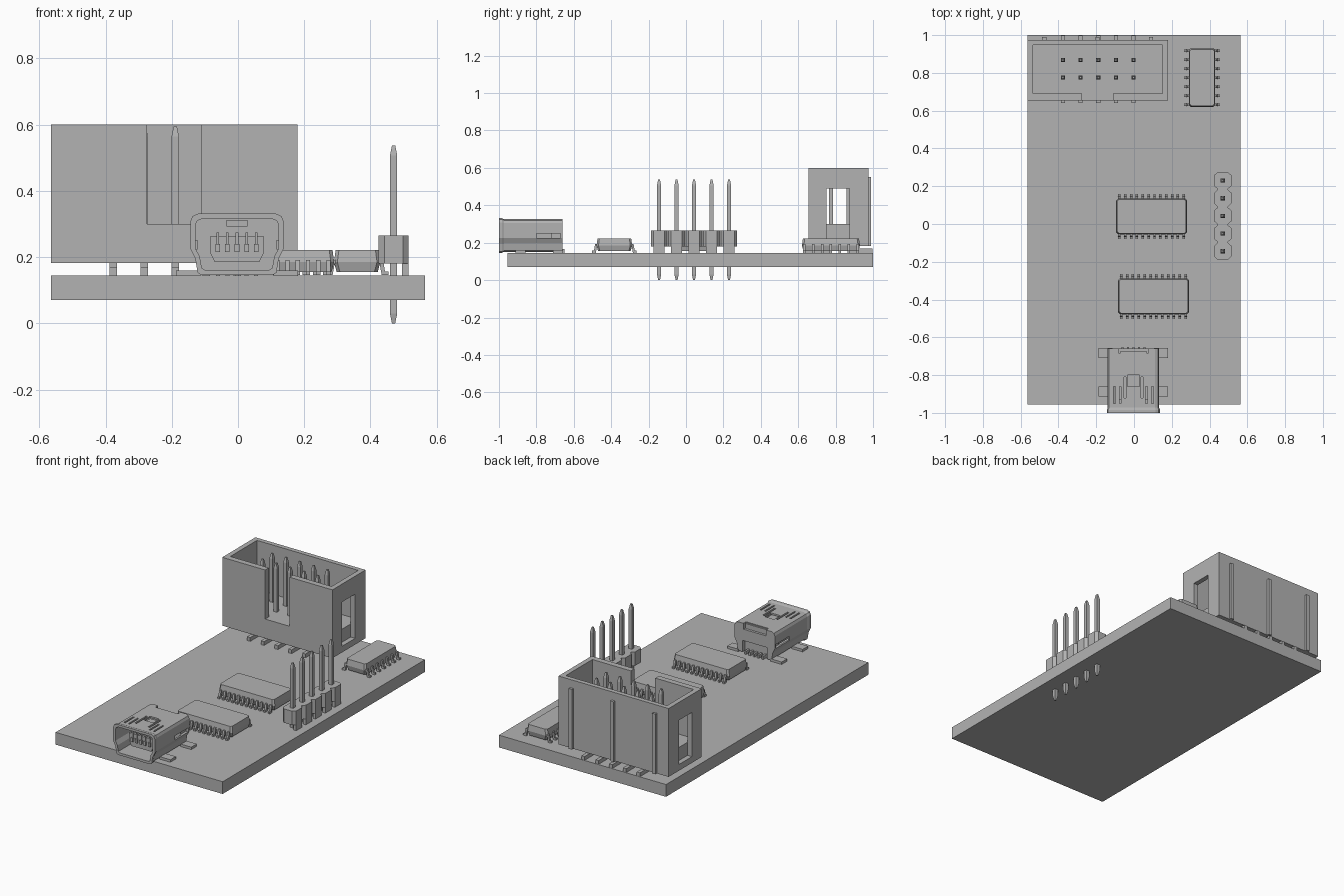
import bpy, bmesh, math
from mathutils import Vector

cube = bpy.data.objects.get("Cube")
if cube:
    bpy.data.objects.remove(cube, do_unlink=True)

grey = bpy.data.materials.new("plain grey")
grey.use_nodes = True
COLOUR = (0.45, 0.45, 0.45, 1)
grey.diffuse_color = COLOUR
grey.node_tree.nodes["Principled BSDF"].inputs["Base Color"].default_value = COLOUR

BOARD_TOP = 0.145
PITCH = 0.0935


def finish(name, bm):
    bmesh.ops.recalc_face_normals(bm, faces=bm.faces[:])
    mesh = bpy.data.meshes.new(name)
    bm.to_mesh(mesh)
    bm.free()
    mesh.materials.append(grey)
    obj = bpy.data.objects.new(name, mesh)
    bpy.context.collection.objects.link(obj)
    return obj


def add_loft(bm, rings):
    """Skin a row of equal rings and cap both ends."""
    loops = [[bm.verts.new(p) for p in ring] for ring in rings]
    n = len(loops[0])
    for a, b in zip(loops, loops[1:]):
        for i in range(n):
            bm.faces.new((a[i], a[(i + 1) % n], b[(i + 1) % n], b[i]))
    bm.faces.new(loops[0])
    bm.faces.new(loops[-1])


def rect(x0, x1, y0, y1, z, cut=0.0):
    if not cut:
        return [(x0, y0, z), (x1, y0, z), (x1, y1, z), (x0, y1, z)]
    c = cut
    return [(x0 + c, y0, z), (x1 - c, y0, z), (x1, y0 + c, z), (x1, y1 - c, z),
            (x1 - c, y1, z), (x0 + c, y1, z), (x0, y1 - c, z), (x0, y0 + c, z)]


def add_box(bm, x0, x1, y0, y1, z0, z1):
    add_loft(bm, [rect(x0, x1, y0, y1, z0), rect(x0, x1, y0, y1, z1)])


def boxes(name, specs):
    bm = bmesh.new()
    for s in specs:
        add_box(bm, *s)
    return finish(name, bm)


def carve(obj, cutters):
    """Subtract the cutters, bake the result and delete the cutters."""
    for c in cutters:
        c.hide_render = True
        mod = obj.modifiers.new("cut", 'BOOLEAN')
        mod.operation, mod.solver, mod.object = 'DIFFERENCE', 'EXACT', c
    graph = bpy.context.evaluated_depsgraph_get()
    baked = bpy.data.meshes.new_from_object(obj.evaluated_get(graph))
    obj.modifiers.clear()
    obj.data = baked
    for c in cutters:
        bpy.data.objects.remove(c, do_unlink=True)


def add_pin(bm, x, y, z0, z1, r=0.011, tip=0.03, both=True):
    """Square pin with tapered ends."""
    def ring(s, z):
        return rect(x - s, x + s, y - s, y + s, z)
    rings = [ring(r * 0.45, z0), ring(r, z0 + tip)] if both else [ring(r, z0)]
    add_loft(bm, rings + [ring(r, z1 - tip), ring(r * 0.45, z1)])


# Circuit board
boxes("circuit_board", [(-0.565, 0.565, -0.955, 1.0, 0.07, BOARD_TOP)])

# Box header: shroud with cavity, key notch and side windows
HX = -0.1925
shroud = boxes("header_shroud", [(-0.565, 0.18, 0.655, 0.975, 0.182, 0.6)])
carve(shroud, [
    boxes("cavity", [(-0.535, 0.15, 0.69, 0.947, 0.3, 0.7)]),
    boxes("key_notch", [(-0.275, -0.11, 0.6, 0.75, 0.3, 0.7)]),
    boxes("right_window", [(-0.6, -0.535, 0.75, 0.875, 0.22, 0.49)]),
    boxes("left_window", [(0.15, 0.2, 0.75, 0.875, 0.22, 0.49)]),
    boxes("through_window", [(-0.56, 0.17, 0.75, 0.875, 0.3, 0.49)]),
])
boxes("shroud_ribs", [(HX + d - 0.011, HX + d + 0.011, 0.97, 0.99, 0.182, 0.55)
                      for d in (-0.283, 0, 0.283)])

# Box header pins with surface mount feet
bm = bmesh.new()
for i in range(-2, 3):
    x = HX + 0.003 + i * PITCH
    for y, foot in ((0.775, 0.64), (0.868, 0.998)):
        add_pin(bm, x, y, 0.25, 0.595, both=False)
        add_box(bm, x - 0.011, x + 0.011, min(y, foot), max(y, foot), BOARD_TOP, 0.168)
        add_box(bm, x - 0.011, x + 0.011, y - 0.011, y + 0.011, 0.16, 0.26)
finish("box_header_pins", bm)

# Pin strip: scalloped body, standoffs and through pins
PX, PY = 0.47, 0.043
centres = [PY + i * PITCH for i in range(-2, 3)]
side = []
for c in centres:
    side += [(0.028, c - PITCH / 2 + 0.003), (0.045, c - 0.029),
             (0.045, c + 0.029), (0.028, c + PITCH / 2 - 0.003)]
outline = [(PX + x, y) for x, y in side] + [(PX - x, y) for x, y in reversed(side)]
bm = bmesh.new()
add_loft(bm, [[(x, y, z) for x, y in outline] for z in (0.18, 0.265)])
for c in centres:
    add_box(bm, PX + 0.026, PX + 0.045, c - 0.029, c + 0.029, BOARD_TOP, 0.18)
finish("pin_strip_body", bm)
bm = bmesh.new()
for c in centres:
    add_pin(bm, PX, c, 0.0, 0.537)
finish("pin_strip_pins", bm)


# Chips: chamfered bodies with bent leads along two sides
def chip(name, cx, cy, length, width, count, pitch, turned=False):
    def place(u, v, z):
        return (cx - v, cy + u, z) if turned else (cx + u, cy + v, z)
    bm = bmesh.new()
    rings = []
    for inset, z in ((0.008, 0.155), (0, 0.185), (0.005, 0.222)):
        a, b = length / 2 - inset, width / 2 - inset
        rings.append([place(*p) for p in rect(-a, a, -b, b, z, 0.01)])
    add_loft(bm, rings)
    lead = [(-0.01, 0.192), (0.008, 0.192), (0.014, 0.157), (0.024, 0.157),
            (0.024, 0.146), (0.004, 0.146), (-0.002, 0.18), (-0.01, 0.18)]
    for s in (-1, 1):
        for i in range(count):
            u = (i - (count - 1) / 2) * pitch
            add_loft(bm, [[place(u + d, s * (width / 2 + o), z) for o, z in lead]
                          for d in (-0.0065, 0.0065)])
    finish(name, bm)


chip("middle_chip", 0.093, 0.04, 0.375, 0.19, 12, 0.031)
chip("front_chip", 0.103, -0.383, 0.375, 0.19, 12, 0.031)
chip("corner_chip", 0.36, 0.775, 0.31, 0.14, 7, 0.0475, turned=True)


# Socket: metal shell with flared lip
def shell_ring(y, grow):
    half = [(0.108, 0.146), (0.119, 0.153), (0.126, 0.195), (0.141, 0.225),
            (0.141, 0.308), (0.134, 0.324), (0.118, 0.331)]
    loop = half + [(-x, z) for x, z in reversed(half)]
    out = []
    for x, z in loop:
        k = Vector((x, z - 0.238))
        out.append((-0.003 + k.x * (1 - grow / 0.141), y, 0.238 + k.y * (1 - grow / 0.093)))
    return out


bm = bmesh.new()
add_loft(bm, [shell_ring(-1.0, 0), shell_ring(-0.985, 0),
              shell_ring(-0.972, 0.005), shell_ring(-0.66, 0.005)])
shell = finish("socket_shell", bm)
bm = bmesh.new()
add_loft(bm, [shell_ring(-1.1, 0.015), shell_ring(-0.72, 0.015)])
mouth = finish("mouth", bm)
slits = []
for s in (-1, 1):
    slits += [(s * 0.045 - 0.006 - 0.003, s * 0.045 + 0.003, -0.92, -0.81, 0.3, 0.4),
              (s * 0.07 - 0.008, s * 0.07 + 0.002, -0.95, -0.86, 0.3, 0.4),
              (s * 0.1 - 0.008, s * 0.1 + 0.002, -0.95, -0.86, 0.3, 0.4)]
carve(shell, [
    mouth,
    boxes("slits", slits),
    boxes("spring_gap", [(-0.035, 0.029, -0.86, -0.8, 0.3, 0.4)]),
    boxes("rear_notch", [(-0.08, 0.074, -0.685, -0.6, 0.29, 0.4)]),
    boxes("side_slots", [(-0.2, -0.122, -0.8, -0.67, 0.225, 0.25),
                         (0.116, 0.2, -0.8, -0.67, 0.225, 0.25)]),
    boxes("rear_recess", [(-0.085, 0.079, -0.685, -0.6, 0.1, 0.22)]),
])

# Socket insides: tongue, contacts and latch spring
bm = bmesh.new()
tongue = [(-0.07, 0.185), (0.064, 0.185), (0.079, 0.215), (0.079, 0.262), (-0.085, 0.262), (-0.085, 0.215)]
add_loft(bm, [[(x, y, z) for x, z in tongue] for y in (-0.93, -0.71)])
finish("socket_tongue", bm)
contacts, tails = [], []
for i in range(-2, 3):
    x = -0.003 + i * 0.029
    contacts += [(x - 0.007, x + 0.007, -0.94, -0.9, 0.215, 0.24),
                 (x - 0.004, x + 0.004, -0.935, -0.9, 0.24, 0.275)]
    tails.append((x - 0.006, x + 0.006, -0.69, -0.65, BOARD_TOP, 0.165))
boxes("socket_contacts", contacts)
boxes("socket_tails", tails)
boxes("latch_spring", [(-0.034, 0.028, -0.9, -0.8, 0.292, 0.312)])
boxes("rear_bar", [(-0.075, 0.069, -0.69, -0.675, 0.28, 0.32)])

# Socket mounting tabs, one pair per side
boxes("mounting_tabs", [(-0.003 + min(s * 0.11, s * 0.184), -0.003 + max(s * 0.11, s * 0.184),
                         y, y + 0.053, BOARD_TOP, 0.16)
                        for s in (-1, 1) for y in (-0.912, -0.71)])
